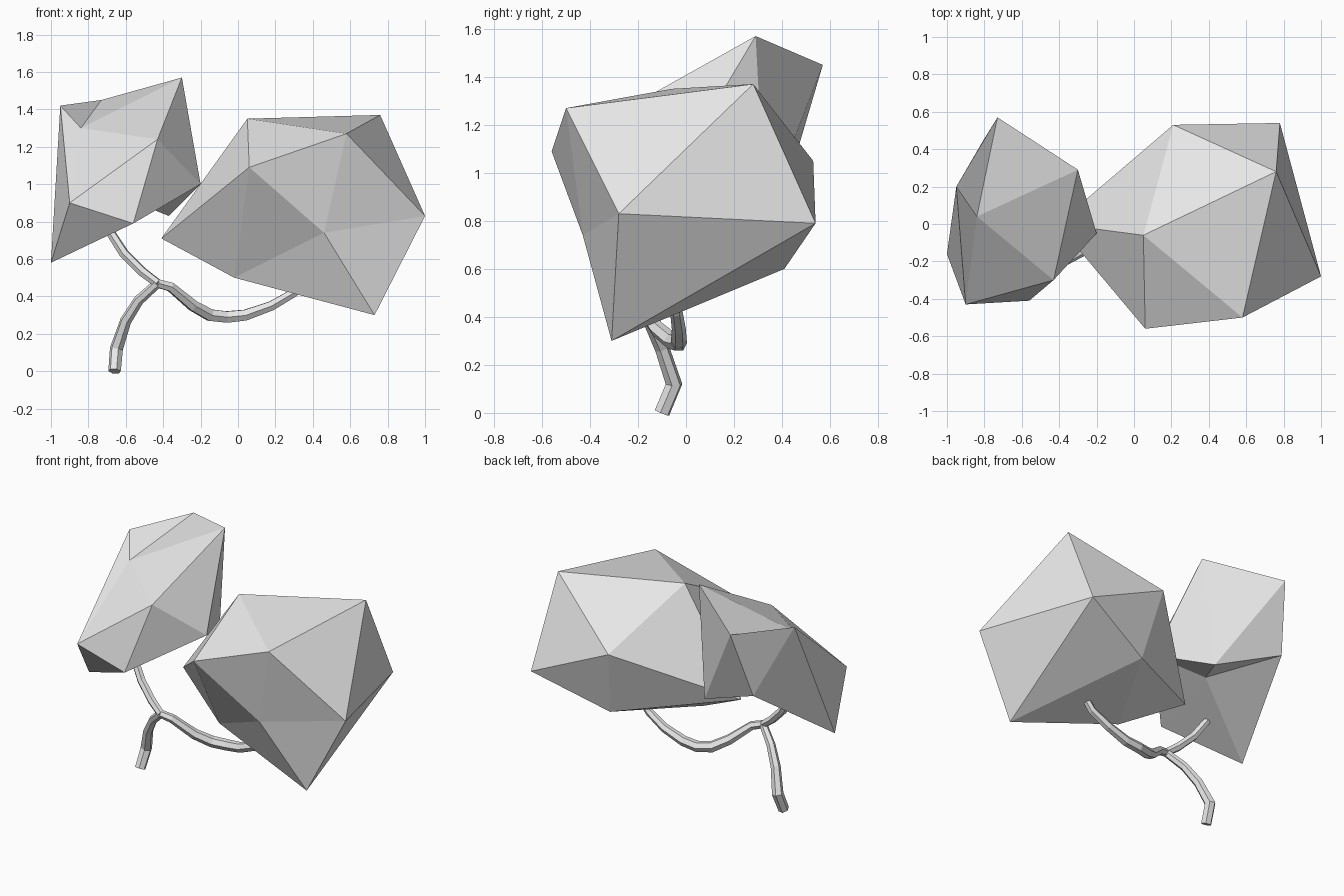
import bpy
import bmesh
from mathutils import Vector

default = bpy.data.objects.get("Cube")
if default:
    bpy.data.objects.remove(default, do_unlink=True)


def make_material(name, value):
    mat = bpy.data.materials.new(name)
    mat.use_nodes = True
    color = (value, value, value, 1)
    mat.diffuse_color = color
    node = next(n for n in mat.node_tree.nodes if n.type == 'BSDF_PRINCIPLED')
    node.inputs["Base Color"].default_value = color
    return mat


grey = make_material("pale grey", 0.8)


def make_crown(name, top, upper, lower, bottom):
    """Uneven icosahedron: two poles and two staggered rings of five."""
    bm = bmesh.new()
    t, b = bm.verts.new(top), bm.verts.new(bottom)
    u = [bm.verts.new(p) for p in upper]
    w = [bm.verts.new(p) for p in lower]
    for i in range(5):
        j = (i + 1) % 5
        for face in ((t, u[i], u[j]), (u[i], w[i], u[j]),
                     (w[i], w[j], u[j]), (b, w[j], w[i])):
            bm.faces.new(face)
    bmesh.ops.recalc_face_normals(bm, faces=bm.faces)
    mesh = bpy.data.meshes.new(name)
    bm.to_mesh(mesh)
    bm.free()
    mesh.materials.append(grey)
    obj = bpy.data.objects.new(name, mesh)
    bpy.context.collection.objects.link(obj)
    return obj


def make_branch(name, path, radii):
    """Six-sided tube along a path, tapering between the given radii."""
    curve = bpy.data.curves.new(name, 'CURVE')
    curve.dimensions = '3D'
    curve.bevel_depth = 1
    curve.bevel_resolution = 1
    curve.use_fill_caps = True
    spline = curve.splines.new('POLY')
    spline.points.add(len(path) - 1)
    spline.use_smooth = False
    for point, co, radius in zip(spline.points, path, radii):
        point.co = (*co, 1)
        point.radius = radius
    curve.materials.append(grey)
    obj = bpy.data.objects.new(name, curve)
    bpy.context.collection.objects.link(obj)
    bpy.ops.object.select_all(action='DESELECT')
    obj.select_set(True)
    bpy.context.view_layer.objects.active = obj
    bpy.ops.object.convert(target='MESH')
    return obj


# Large foliage clump
make_crown("large_foliage", (.05, -.06, 1.35),
           [(.06, -.56, 1.09), (.58, -.50, 1.27), (.76, .28, 1.37),
            (.21, .53, 1.05), (-.41, 0, .71)],
           [(.46, -.43, .74), (1, -.28, .83), (.78, .54, .79),
            (.28, .41, .60), (-.02, -.17, .50)],
           (.73, -.31, .30))

# Small foliage clump
make_crown("small_foliage", (-.84, .04, 1.30),
           [(-.90, -.43, .90), (-.43, -.30, 1.24), (-.30, .29, 1.57),
            (-.73, .57, 1.45), (-.95, .20, 1.42)],
           [(-.56, -.41, .79), (-.20, -.05, 1), (-.37, .33, .83),
            (-.81, .44, 1.01), (-1, -.16, .58)],
           (-.47, .12, .87))

# Trunk and the two branches that fork from it
fork = (-.43, -.21, .47)
make_branch("trunk", [(-.66, -.10, 0), (-.65, -.05, .12), (-.60, -.10, .27),
                      (-.53, -.15, .38), fork],
            [.034, .036, .031, .028, .025])
make_branch("small_branch", [fork, (-.51, -.19, .53), (-.61, -.16, .63),
                             (-.70, -.12, .77)],
            [.025, .027, .027, .025])
make_branch("large_branch", [fork, (-.36, -.19, .45), (-.24, -.12, .35),
                             (-.15, -.06, .30), (-.06, -.03, .29),
                             (.04, -.03, .30), (.18, -.03, .35),
                             (.30, -.04, .42), (.35, -.04, .48)],
            [.025, .028, .033, .036, .035, .033, .029, .026, .024])
